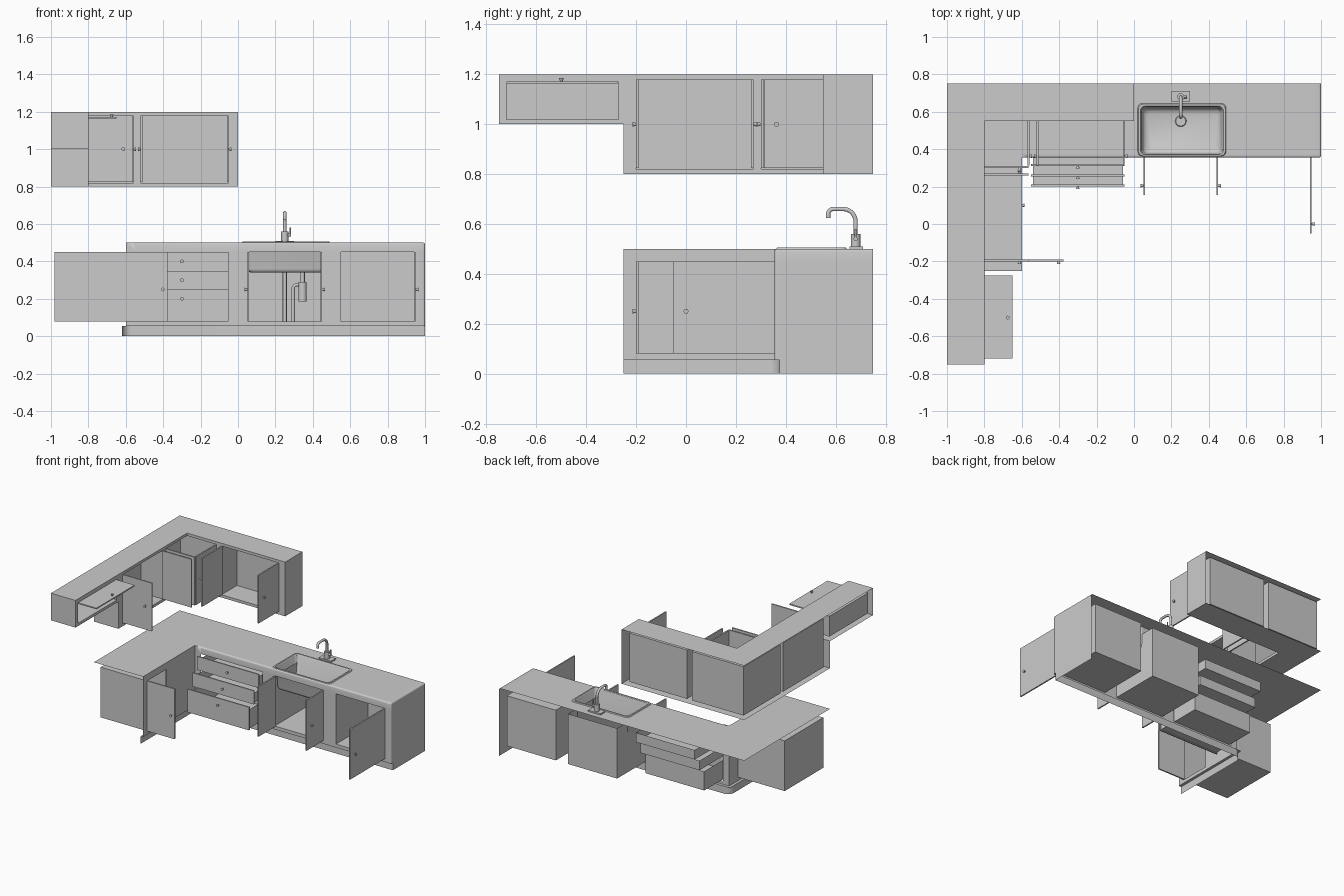
import bpy, bmesh, math
from mathutils import Vector

if "Cube" in bpy.data.objects:
    bpy.data.objects.remove(bpy.data.objects["Cube"])

T = 0.01  # door thickness


def finish(name, bm, smooth=False):
    me = bpy.data.meshes.new(name)
    bm.to_mesh(me)
    bm.free()
    ob = bpy.data.objects.new(name, me)
    bpy.context.collection.objects.link(ob)
    if smooth:
        bpy.ops.object.select_all(action='DESELECT')
        ob.select_set(True)
        bpy.context.view_layer.objects.active = ob
        bpy.ops.object.shade_smooth_by_angle(angle=math.radians(40))
    return ob


def sheet(bm, axis, c, us, vs, holes=(), flip=False):
    """Flat panel split on a grid, with rectangular holes (u0,u1,v0,v1)."""
    for u0, u1 in zip(us, us[1:]):
        for v0, v1 in zip(vs, vs[1:]):
            u, v = (u0 + u1) / 2, (v0 + v1) / 2
            if any(h[0] < u < h[1] and h[2] < v < h[3] for h in holes):
                continue
            ps = []
            for p, q in ((u0, v0), (u1, v0), (u1, v1), (u0, v1)):
                co = [p, q]
                co.insert(axis, c)
                ps.append(bm.verts.new(co))
            bm.faces.new(ps[::-1] if flip else ps)


def box(name, lo, hi, open_side=None):
    """Box; open_side is a list of outward directions whose face is left off."""
    bm = bmesh.new()
    bmesh.ops.create_cube(bm, size=1)
    for v in bm.verts:
        v.co = [lo[i] + (v.co[i] + 0.5) * (hi[i] - lo[i]) for i in range(3)]
    bm.normal_update()
    for d in open_side or []:
        bmesh.ops.delete(bm, geom=[f for f in bm.faces if f.normal.dot(Vector(d)) > 0.9], context='FACES')
    return finish(name, bm)


def cone(name, p, direction, r1, r2, length, seg=16):
    bm = bmesh.new()
    bmesh.ops.create_cone(bm, cap_ends=True, segments=seg, radius1=r1, radius2=r2, depth=length)
    d = Vector(direction)
    bmesh.ops.transform(bm, verts=bm.verts, matrix=d.to_track_quat('Z', 'Y').to_matrix().to_4x4())
    bmesh.ops.translate(bm, verts=bm.verts, vec=Vector(p) + d * length / 2)
    return finish(name, bm, True)


def knob(p, n):
    cone("knob", p, n, 0.005, 0.010, 0.014, 12)


def door(name, hinge, d, n, w, z0, z1, inset=0.05, kz=None):
    """Door swung open: runs from the hinge along d, outer face towards n."""
    h, d, n = Vector(hinge), Vector(d), Vector(n)
    pts = [h, h + d * w - n * T]
    lo = [min(p[i] for p in pts) for i in (0, 1)] + [z0]
    hi = [max(p[i] for p in pts) for i in (0, 1)] + [z1]
    box(name, lo, hi)
    k = h + d * (w - inset)
    knob((k.x, k.y, kz or (z0 + z1) / 2), (n.x, n.y, 0))


def tube(name, pts, r):
    cu = bpy.data.curves.new(name, 'CURVE')
    cu.dimensions, cu.bevel_depth, cu.bevel_resolution, cu.use_fill_caps = '3D', r, 3, True
    sp = cu.splines.new('POLY')
    sp.points.add(len(pts) - 1)
    for q, p in zip(sp.points, pts):
        q.co = (*p, 1)
        
    ob = bpy.data.objects.new(name, cu)
    bpy.context.collection.objects.link(ob)
    bpy.ops.object.select_all(action='DESELECT')
    ob.select_set(True)
    bpy.context.view_layer.objects.active = ob
    bpy.ops.object.convert(target='MESH')
    bpy.ops.object.shade_smooth_by_angle(angle=math.radians(40))


def arc(c, r, a0, a1, n=8):
    ts = [math.radians(a0 + (a1 - a0) * i / n) for i in range(n + 1)]
    return [(c[0] + r * math.cos(t), c[1] + r * math.sin(t)) for t in ts]


L, R, F, B = (-1, 0), (1, 0), (0, -1), (0, 1)

# worktop, base front frames and right end panel
X = [-1, -.6, -.55, -.05, .03, .05, .45, .48, .55, .95, 1]
Y = [-.25, -.2, .25, .355, .375, .63, .75]
Z = [0, .055, .08, .45, .5]
bm = bmesh.new()
sheet(bm, 2, .5, X, Y, [(-.6, 1, -.25, .355), (.03, .48, .375, .63)])
sheet(bm, 1, .355, X[1:], Z[1:], [(-.55, -.05, .08, .45), (.05, .45, .08, .45), (.55, .95, .08, .45)])
sheet(bm, 0, -.6, Y[:4], Z[1:], [(-.2, .25, .08, .45)])
sheet(bm, 0, 1, Y[3:], Z, [(.355, .375, 0, .055)])
sheet(bm, 2, .055, X[1:], Y[3:5], flip=True)
sheet(bm, 2, .055, [-.62, -.6], [-.25, .375], flip=True)
bmesh.ops.remove_doubles(bm, verts=bm.verts, dist=1e-4)
bm.normal_update()
edges = []
for e in bm.edges:
    m = (e.verts[0].co + e.verts[1].co) / 2
    if len(e.link_faces) == 2 and e.calc_face_angle(0) > 1 and m.x > -.55 and m.z > .06:
        edges.append(e)
bmesh.ops.bevel(bm, geom=edges, offset=.01, segments=3, profile=.5, affect='EDGES')
finish("base_shell", bm, True)

# recessed plinth with rounded inner corner
bm = bmesh.new()
path = [(-.62, -.25)] + arc((-.57, .325), .05, 180, 90) + [(1, .375)]
cols = [[bm.verts.new((x, y, z)) for z in (0, .055)] for x, y in path]
for a, b in zip(cols, cols[1:]):
    bm.faces.new((a[0], b[0], b[1], a[1]))
finish("plinth", bm, True)

# base carcasses and doors
for name, x0, x1 in (("right_carcass", .55, .95), ("sink_carcass", .05, .45)):
    drop = [(0, -1, 0)] + ([(0, 0, 1)] if "sink" in name else [])
    box(name, (x0, .355, .08), (x1, .73, .45), drop)
box("left_carcass", (-.98, -.2, .08), (-.6, .25, .45), [(1, 0, 0)])
door("right_door", (.95, .355), F, R, .405, .08, .45, kz=.25)
door("sink_door_left", (.05, .355), F, L, .2, .08, .45, kz=.25)
door("sink_door_right", (.45, .355), F, R, .2, .08, .45, kz=.25)
door("left_door_open", (-.6, -.2), R, F, .222, .08, .45, inset=.025, kz=.25)
box("left_door_closed", (-.6 - T, .025, .08), (-.6, .25, .45))
knob((-.6, .1, .25), (1, 0, 0))

# stepped drawers
for i, (y, z0, z1) in enumerate(((.31, .35, .45), (.255, .25, .35), (.2, .08, .25))):
    box("drawer_front", (-.55, y, z0), (-.05, y + T, z1))
    box("drawer_tray", (-.54, y + T, z0 + .005), (-.06, y + .36, z1 - .025), [(0, 0, 1), (0, -1, 0)])
    knob((-.3, y, (.4, .3, .2)[i]), (0, -1, 0))

# wall cabinet shell
UX = [-1, -.8, -.56, -.52, -.05, 0]
UY = [-.75, -.72, -.27, -.25, -.2, .27, .3, .55, .75]
UZ = [.8, .82, 1, 1.02, 1.17, 1.18, 1.2]
bm = bmesh.new()
inner = (-.8, 0, -.75, .55)
sheet(bm, 2, 1.2, UX, UY, [inner])
sheet(bm, 2, .8, UX, UY[3:], [inner], True)
sheet(bm, 2, 1, UX[:2], UY[:4], flip=True)
sheet(bm, 1, .55, UX[1:], UZ, [(-.8, -.56, .82, 1.18), (-.52, -.05, .82, 1.18)])
sheet(bm, 0, -.8, UY[:8], UZ, [(-.75, -.25, .8, 1), (-.72, -.27, 1.02, 1.17),
                               (-.2, .27, .82, 1.18), (.3, .55, .82, 1.18)])
sheet(bm, 0, 0, UY[7:], UZ)
sheet(bm, 1, -.75, UX[:2], UZ[2:])
sheet(bm, 1, -.25, UX[:2], UZ[:3])
bmesh.ops.remove_doubles(bm, verts=bm.verts, dist=1e-4)
finish("wall_shell", bm)

# wall carcasses
box("wall_back_carcass", (-.52, .55, .82), (-.05, .73, 1.18), [(0, -1, 0)])
box("wall_left_carcass", (-.98, -.2, .82), (-.8, .27, 1.18), [(1, 0, 0)])
box("flap_carcass", (-.98, -.72, 1.02), (-.8, -.27, 1.17), [(1, 0, 0)])
bm = bmesh.new()
outline = [(-.56, .55), (-.56, .73), (-.98, .73), (-.98, .3), (-.8, .3), (-.8, .55)]
low = [bm.verts.new((x, y, .82)) for x, y in outline]
top = [bm.verts.new((x, y, 1.18)) for x, y in outline]
bm.faces.new(low[::-1])
bm.faces.new(top)
for i in range(4):
    bm.faces.new((low[i], low[i + 1], top[i + 1], top[i]))
finish("wall_corner_carcass", bm)

# wall doors and lifted flap
for name, h, d, n in (("wall_back_door_right", (-.05, .55), F, R), ("wall_back_door_left", (-.52, .55), F, L),
                      ("corner_door_right", (-.56, .55), F, R), ("corner_door_left", (-.8, .3), R, F),
                      ("wall_left_door_back", (-.8, .27), R, B), ("wall_left_door_front", (-.8, -.2), R, F)):
    door(name, h, d, n, .237, .825, 1.18, kz=1.0)
box("flap_door", (-.8, -.72, 1.163), (-.65, -.275, 1.172))
knob((-.675, -.5, 1.172), (0, 0, 1))

# sink bowl: lofted rounded rectangles
bm = bmesh.new()
prev = None
for ins, z in ((0, .5), (.004, .506), (.014, .506), (.02, .498), (.027, .36), (.034, .347), (.05, .34)):
    x0, x1, y0, y1, r = .02 + ins, .492 - ins, .362 + ins * .6, .645 - ins, .025
    loop = []
    for cx, cy, a in ((x1 - r, y0 + r, -90), (x1 - r, y1 - r, 0), (x0 + r, y1 - r, 90), (x0 + r, y0 + r, 180)):
        loop += arc((cx, cy), r, a, a + 90, 5)
    ring = [bm.verts.new((x, y, z)) for x, y in loop]
    if prev:
        for i in range(len(ring)):
            j = (i + 1) % len(ring)
            bm.faces.new((prev[i], prev[j], ring[j], ring[i]))
    prev = ring
bm.faces.new(prev)
finish("sink_bowl", bm, True)
cone("sink_drain", (.25, .55, .34), (0, 0, 1), .03, .026, .005, 24)

# tap
box("tap_plate", (.2, .655, .5), (.3, .71, .51))
cone("tap_body", (.25, .68, .51), (0, 0, 1), .019, .019, .05, 24)
neck = [(.68, .55)] + arc((.63, .61), .05, 0, 90) + arc((.59, .64), .02, 90, 180, 5) + [(.57, .625)]
tube("tap_neck", [(.25, y, z) for y, z in neck], .009)
cone("tap_lever_hub", (.265, .68, .54), (1, 0, 0), .008, .008, .018)
cone("tap_lever", (.28, .68, .535), (0, 0, 1), .004, .004, .045, 10)

# waste pipes under the sink
tube("waste_pipe", [(.25, .55, .34), (.25, .55, .08)], .011)
cone("trap_bottle", (.345, .55, .185), (0, 0, 1), .022, .022, .105, 24)
tube("trap_inlet", [(.345, .55, .34), (.345, .55, .28)], .012)
hook = [(.345, .275)] + arc((.315, .255), .02, 90, 180, 6) + [(.295, .08)]
tube("trap_outlet", [(x, .55, z) for x, z in hook], .009)
